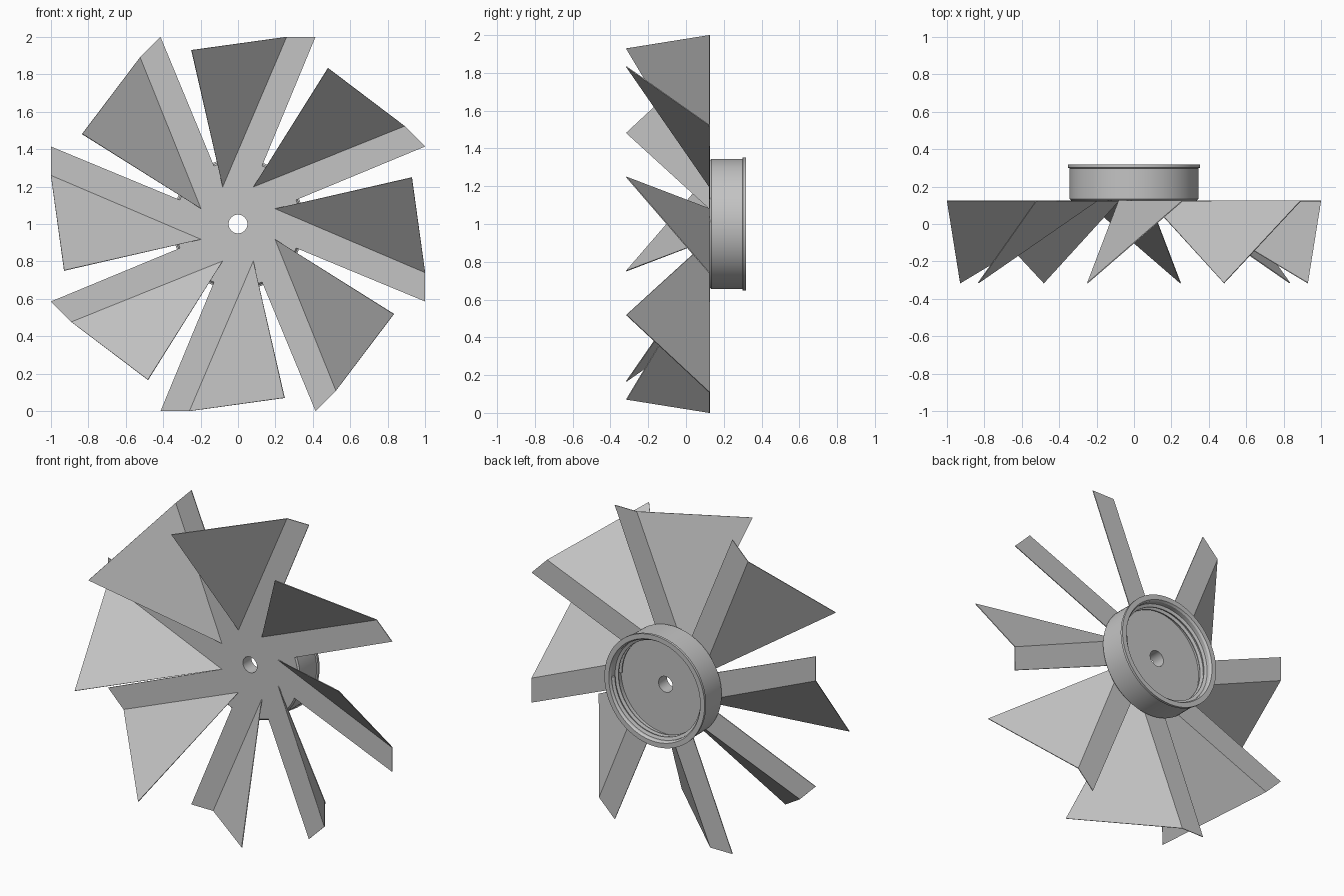
import bpy, bmesh, math
from mathutils import Vector, Matrix

cube = bpy.data.objects.get("Cube")
if cube:
    bpy.data.objects.remove(cube, do_unlink=True)

grey = bpy.data.materials.new("plain grey")
grey.use_nodes = True
colour = (0.55, 0.55, 0.55, 1)
grey.diffuse_color = colour
grey.node_tree.nodes["Principled BSDF"].inputs["Base Color"].default_value = colour

CENTRE = Vector((0, 0, 1))
PLATE_Y = 0.121      # front face of the sheet
HOLE_R = 0.05
HUB_R = 0.214        # where the slits between blades end


def polar(r, degrees, y):
    a = math.radians(degrees)
    return Vector((r * math.cos(a), y, r * math.sin(a)))


def finish(name, bm, smooth=False):
    bmesh.ops.translate(bm, vec=CENTRE, verts=bm.verts)
    mesh = bpy.data.meshes.new(name)
    bm.to_mesh(mesh)
    bm.free()
    mesh.materials.append(grey)
    obj = bpy.data.objects.new(name, mesh)
    bpy.context.collection.objects.link(obj)
    if smooth:
        bpy.ops.object.select_all(action='DESELECT')
        obj.select_set(True)
        bpy.context.view_layer.objects.active = obj
        bpy.ops.object.shade_smooth_by_angle(angle=math.radians(30))
    return obj


# Slit octagonal sheet: hub sector, flat spoke and folded flap, eight times
bm = bmesh.new()
root, next_root = polar(HUB_R, 112.5, PLATE_Y), polar(HUB_R, 67.5, PLATE_Y)
half_side = math.tan(math.radians(22.5))
corner = Vector((half_side, PLATE_Y, 1))
far_corner = Vector((-half_side, PLATE_Y, 1))
fold_end = Vector((0.26, PLATE_Y, 1))
fold = Matrix.Rotation(math.radians(45), 3, (fold_end - root).normalized())
flap_tip = fold_end + fold @ (far_corner - fold_end)
arc = [polar(HOLE_R, 112.5 - 45 * i / 6, PLATE_Y) for i in range(7)]
sector = [
    [next_root, root] + arc,
    [root, next_root, corner, fold_end],
    [root, fold_end, flap_tip],
]
for k in range(8):
    turn = Matrix.Rotation(math.radians(45 * k), 3, 'Y')
    for outline in sector:
        bm.faces.new([bm.verts.new(turn @ p) for p in outline])
bmesh.ops.remove_doubles(bm, verts=bm.verts, dist=0.0005)
blades = finish("fan_blades", bm)
sheet = blades.modifiers.new("sheet thickness", 'SOLIDIFY')
sheet.thickness = 0.005
sheet.offset = -1


def sweep(name, rings, closed):
    """Join successive cross-section rings into a skin."""
    bm = bmesh.new()
    loops = [[bm.verts.new(p) for p in ring] for ring in rings]
    n = len(loops[0])
    pairs = list(zip(loops, loops[1:]))
    if closed:
        pairs.append((loops[-1], loops[0]))
    else:
        bm.faces.new(loops[0])
        bm.faces.new(loops[-1])
    for a, b in pairs:
        for i in range(n):
            j = (i + 1) % n
            bm.faces.new([a[i], a[j], b[j], b[i]])
    bmesh.ops.recalc_face_normals(bm, faces=bm.faces)
    return finish(name, bm, smooth=True)


# Round cup behind the hub, with thick floor and rim bead
profile = [(HOLE_R, 0.125), (0.336, 0.125), (0.345, 0.134), (0.345, 0.298),
           (0.353, 0.301), (0.353, 0.317), (0.322, 0.317), (0.314, 0.305),
           (0.314, 0.205), (HOLE_R, 0.205)]
SEGMENTS = 72
sweep("hub_cup",
      [[polar(r, 360 * s / SEGMENTS, y) for r, y in profile] for s in range(SEGMENTS)],
      closed=True)

# Screw thread inside the cup
PITCH, TURNS = 0.035, 2
thread = []
for s in range(TURNS * SEGMENTS + 1):
    y = 0.22 + PITCH * s / SEGMENTS
    angle = 360 * s / SEGMENTS
    thread.append([polar(0.316, angle, y - 0.011), polar(0.296, angle, y - 0.003),
                   polar(0.296, angle, y + 0.003), polar(0.316, angle, y + 0.011)])
sweep("cup_thread", thread, closed=False)
